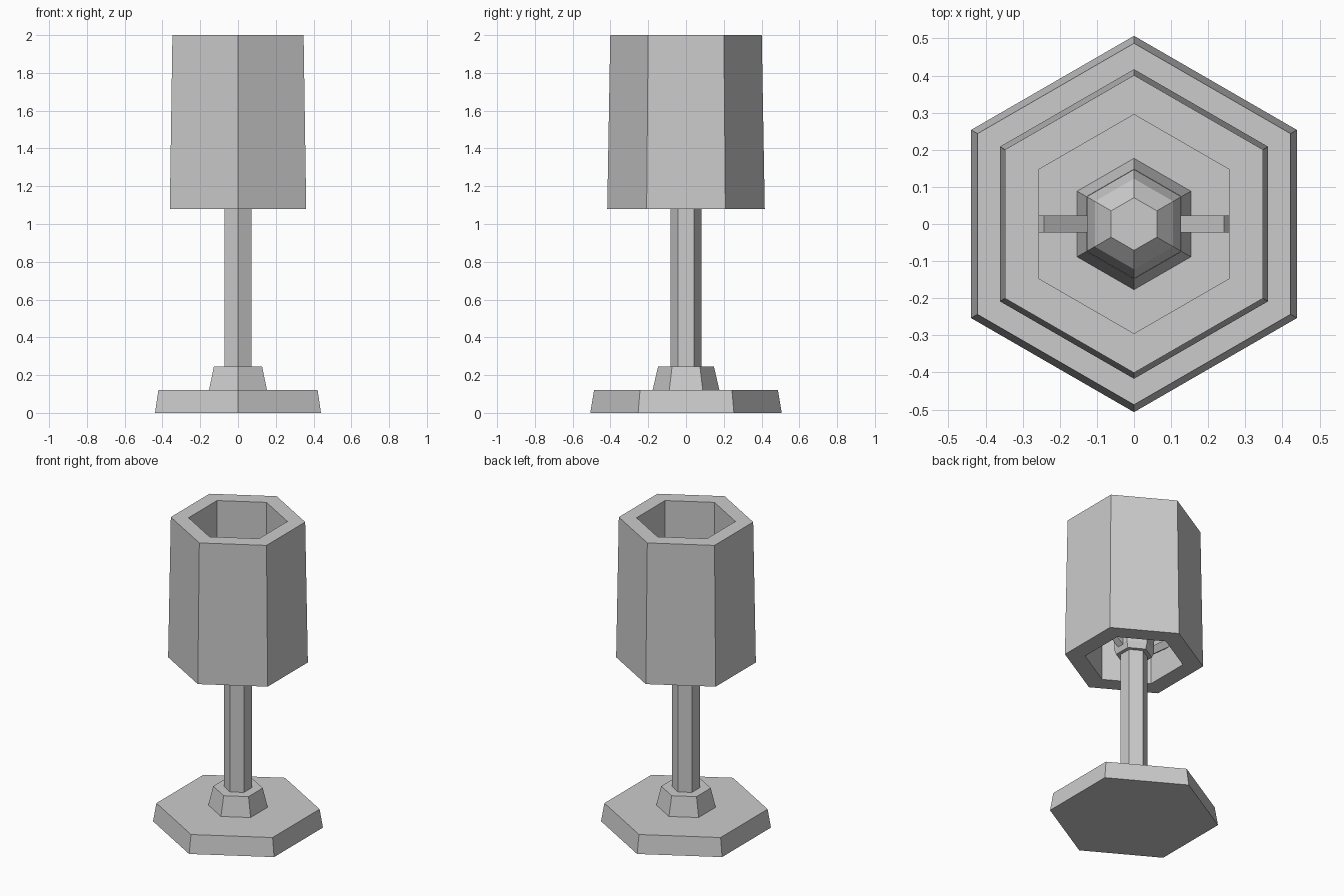
import bpy, bmesh
from math import pi, cos, sin, hypot, atan2
from mathutils import Matrix, Vector

if "Cube" in bpy.data.objects:
    bpy.data.objects.remove(bpy.data.objects["Cube"])

SIDES = 6


def hex_lathe(name, profile, closed=False):
    """Sweep (radius, z) points round six sides, corners on the y axis."""
    bm = bmesh.new()
    rings = [[bm.verts.new((r * cos(pi / 2 + i * 2 * pi / SIDES),
                            r * sin(pi / 2 + i * 2 * pi / SIDES), z))
              for i in range(SIDES)] for r, z in profile]
    pairs = list(zip(rings, rings[1:]))
    if closed:
        pairs.append((rings[-1], rings[0]))
    else:
        bm.faces.new(rings[0][::-1])
        bm.faces.new(rings[-1])
    for a, b in pairs:
        for i in range(SIDES):
            j = (i + 1) % SIDES
            bm.faces.new((a[i], a[j], b[j], b[i]))
    return finish(name, bm)


def finish(name, bm):
    bmesh.ops.recalc_face_normals(bm, faces=bm.faces)
    mesh = bpy.data.meshes.new(name)
    bm.to_mesh(mesh)
    bm.free()
    obj = bpy.data.objects.new(name, mesh)
    bpy.context.collection.objects.link(obj)
    return obj


# Foot, collar and stem
hex_lathe("base", [(0.507, 0), (0.487, 0.12)])
hex_lathe("base_collar", [(0.177, 0.12), (0.148, 0.245)])
hex_lathe("stem", [(0.083, 0.245), (0.083, 1.12)])

# Socket and faceted bulb inside the shade
hex_lathe("socket", [(0.108, 1.11), (0.122, 1.15), (0.122, 1.22)])
hex_lathe("bulb", [(0.122, 1.22), (0.147, 1.29), (0.122, 1.36), (0.071, 1.41)])

# Hollow shade, open at both ends
hex_lathe("shade", [(0.417, 1.08), (0.401, 2.0), (0.295, 2.0), (0.295, 1.08)], closed=True)

# Sloping arms from the socket up to the shade
for side, label in ((-1, "left"), (1, "right")):
    start, end = Vector((0.09, 0, 1.16)), Vector((0.257, 0, 1.29))
    span = end - start
    mid = (start + end) / 2
    bm = bmesh.new()
    bmesh.ops.create_cube(bm, size=1, matrix=(
        Matrix.Translation((side * mid.x, 0, mid.z))
        @ Matrix.Rotation(-side * atan2(span.z, span.x), 4, 'Y')
        @ Matrix.Diagonal((span.length, 0.046, 0.046, 1))))
    finish(label + "_shade_arm", bm)
